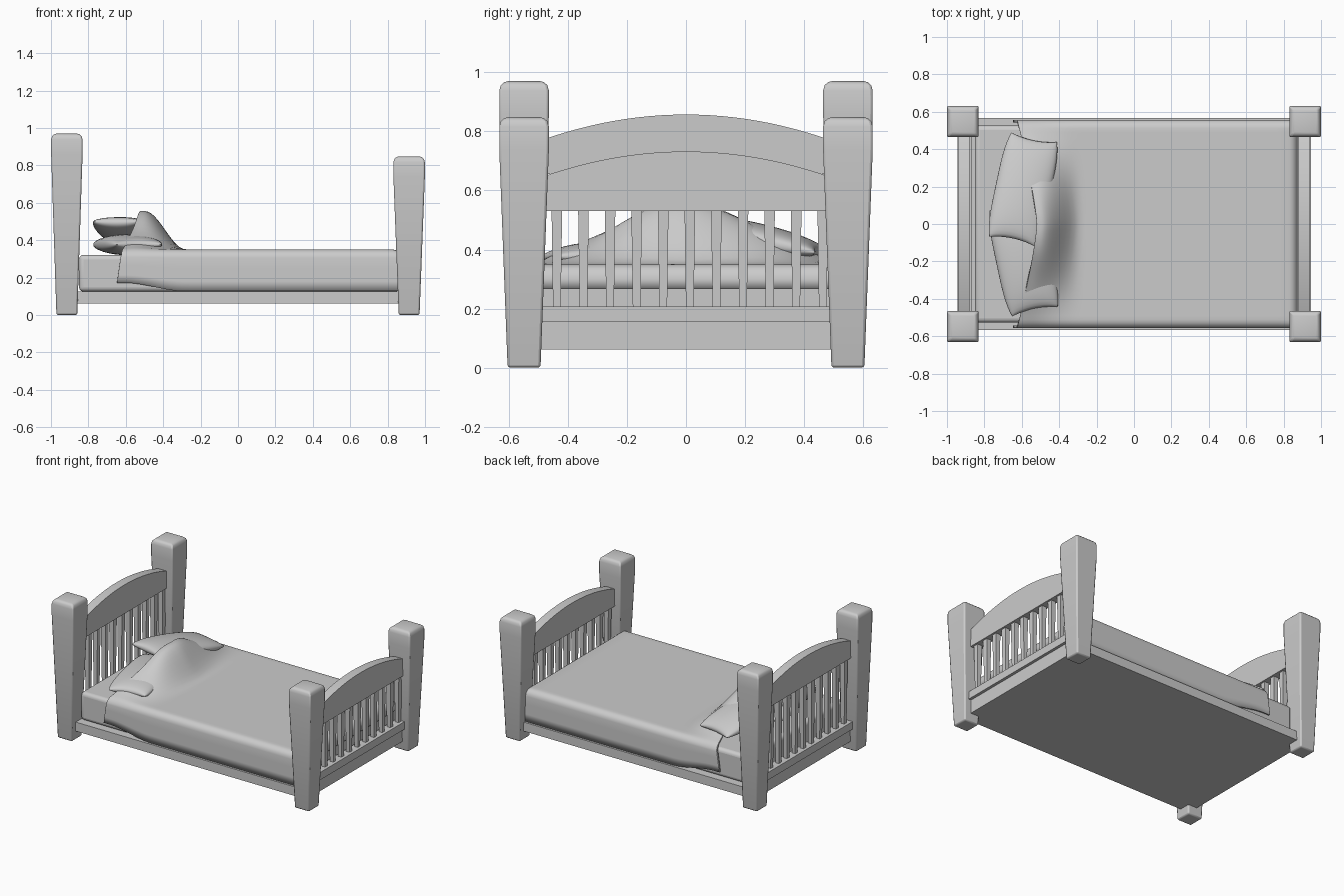
import bpy, bmesh, math

if "Cube" in bpy.data.objects:
    bpy.data.objects.remove(bpy.data.objects["Cube"])


def make(name, verts, faces, bevel=0.0, angle=35):
    me = bpy.data.meshes.new(name)
    me.from_pydata(verts, [], faces)
    bm = bmesh.new()
    bm.from_mesh(me)
    bmesh.ops.remove_doubles(bm, verts=bm.verts, dist=1e-5)
    bmesh.ops.recalc_face_normals(bm, faces=bm.faces)
    bm.to_mesh(me)
    bm.free()
    ob = bpy.data.objects.new(name, me)
    bpy.context.collection.objects.link(ob)
    if bevel:
        m = ob.modifiers.new("Bevel", 'BEVEL')
        m.width, m.segments = bevel, 2
        m.limit_method, m.angle_limit = 'ANGLE', math.radians(50)
    bpy.ops.object.select_all(action='DESELECT')
    bpy.context.view_layer.objects.active = ob
    ob.select_set(True)
    bpy.ops.object.shade_smooth_by_angle(angle=math.radians(angle))
    return ob


def loft(name, rings, bevel=0.0):
    """Skin equal-length rings of points and cap both ends."""
    n = len(rings[0])
    verts = [p for r in rings for p in r]
    faces = [(k*n+i, k*n+(i+1) % n, (k+1)*n+(i+1) % n, (k+1)*n+i)
             for k in range(len(rings)-1) for i in range(n)]
    faces += [tuple(range(n)), tuple(range(len(verts)-n, len(verts)))]
    return make(name, verts, faces, bevel)


def rect(x, y, hx, hy, z):
    return [(x-hx, y-hy, z), (x+hx, y-hy, z), (x+hx, y+hy, z), (x-hx, y+hy, z)]


def box(name, x, y, z, bevel=0.0):
    cx, cy, hx, hy = sum(x)/2, sum(y)/2, (x[1]-x[0])/2, (y[1]-y[0])/2
    return loft(name, [rect(cx, cy, hx, hy, z[0]), rect(cx, cy, hx, hy, z[1])], bevel)


def grid_faces(nu, nv):
    return [(i*nv+j, i*nv+j+1, (i+1)*nv+j+1, (i+1)*nv+j)
            for i in range(nu-1) for j in range(nv-1)]


# Head and foot ends: posts, arched rail, slats, lower rails
for end, s, post_h, lift in (("head", -1, 0.97, 0.125), ("foot", 1, 0.848, 0.0)):
    for side in (-1, 1):
        prof = [(0, .053), (.008, .056), (post_h-.11, .084), (post_h-.032, .084),
                (post_h-.014, .079), (post_h-.004, .068), (post_h, .055)]
        loft(end + "_post", [rect(s*.915, side*.548, h, h, z) for z, h in prof], .008)
    rings = []
    for i in range(25):
        y = -.49 + .98*i/24
        top = .732 + lift - .08*(y/.47)**2
        bot = .53 + lift
        rings.append([(s*.88, y, bot), (s*.942, y, bot), (s*.942, y, top), (s*.88, y, top)])
    loft(end + "_arched_rail", rings)
    for i in range(11):
        y = -.437 + .09*i
        loft(end + "_slat", [rect(s*.911, y, .013, .013, .2),
                             rect(s*.911, y, .018, .018, .54 + lift)])
    box(end + "_lower_rail", sorted((s*.88, s*.945)), (-.51, .51), (.155, .208))
    box(end + "_rail_strip", sorted((s*.87, s*.925)), (-.51, .51), (.12, .156))

# Bed base and mattress
box("bed_base", (-.925, .925), (-.567, .567), (.062, .125))
m = box("mattress", (-.85, .865), (-.527, .527), (.125, .322), .025)
m.modifiers["Bevel"].segments = 4


# Two overlapping pillows with pinched rims
def pillow(name, loc, rot):
    n = 21
    verts, faces = [], []
    for sgn in (1, -1):
        off = len(verts)
        for i in range(n):
            for j in range(n):
                a = math.sin(math.pi/2*(2*i/(n-1)-1))
                b = math.sin(math.pi/2*(2*j/(n-1)-1))
                t = max(0, (1-a*a)*(1-b*b))**.4
                verts.append((.148*a*(1-.16*b**4), .29*b*(1-.06*(1-a*a)), sgn*.056*t))
        faces += [tuple(k+off for k in f) for f in grid_faces(n, n)]
    ob = make(name, verts, faces, angle=60)
    ob.location, ob.rotation_euler = loc, [math.radians(r) for r in rot]


pillow("lower_pillow", (-.59, -.185, .376), (0, 0, 12))
pillow("upper_pillow", (-.593, .185, .445), (-11, 0, -12))

# Blanket: draped cross-section, swept from the pillow edge to the foot
W, TOP, HEM, R = .557, .35, .127, .045
half = [(W*.999, HEM, 1.0), (W, .18, .75), (W, .25, .4), (W, TOP-R, .12)]
half += [(W-R+R*math.cos(k*math.pi/8), TOP-R+R*math.sin(k*math.pi/8), 0) for k in range(1, 5)]
section = [(-y, z, d) for y, z, d in half]
section += [(-.49 + .98*k/28, TOP, 0) for k in range(29)]
section += half[::-1]

STEPS, FOOT = 40, .83
verts = []
for i in range(STEPS + 1):
    u = (i/STEPS)**1.8
    for y, z, d in section:
        ay = abs(y)/W
        x0 = -.52 - .105*ay**1.3 - .022*d
        x = x0 + (FOOT-x0)*u
        t = min(1, max(0, ((x-x0)/(-.28-x0) - .1)/.9))
        fall = 1 - t*t*(3-2*t)
        hump = .205*max(0, .5+.5*math.cos(math.pi*ay))**.85
        crease = .008*math.sin(13*y + 20*x)*fall*(1-ay)*ay*4
        lift = fall*(hump + crease) if d == 0 else 0
        verts.append((x, y, z + lift + .045*d*fall))
for dx, cap in ((.017, .346), (.032, .335), (.042, .318), (.045, .30), (.045, .268)):
    verts += [(FOOT+dx, y, min(z, cap)) for y, z, d in section]
nv = len(section)
blanket = make("blanket", verts, grid_faces(len(verts)//nv, nv), angle=50)
sol = blanket.modifiers.new("Thickness", 'SOLIDIFY')
sol.thickness, sol.offset = .014, -1
if sum(p.normal.z for p in blanket.data.polygons) < 0:
    blanket.data.flip_normals()
